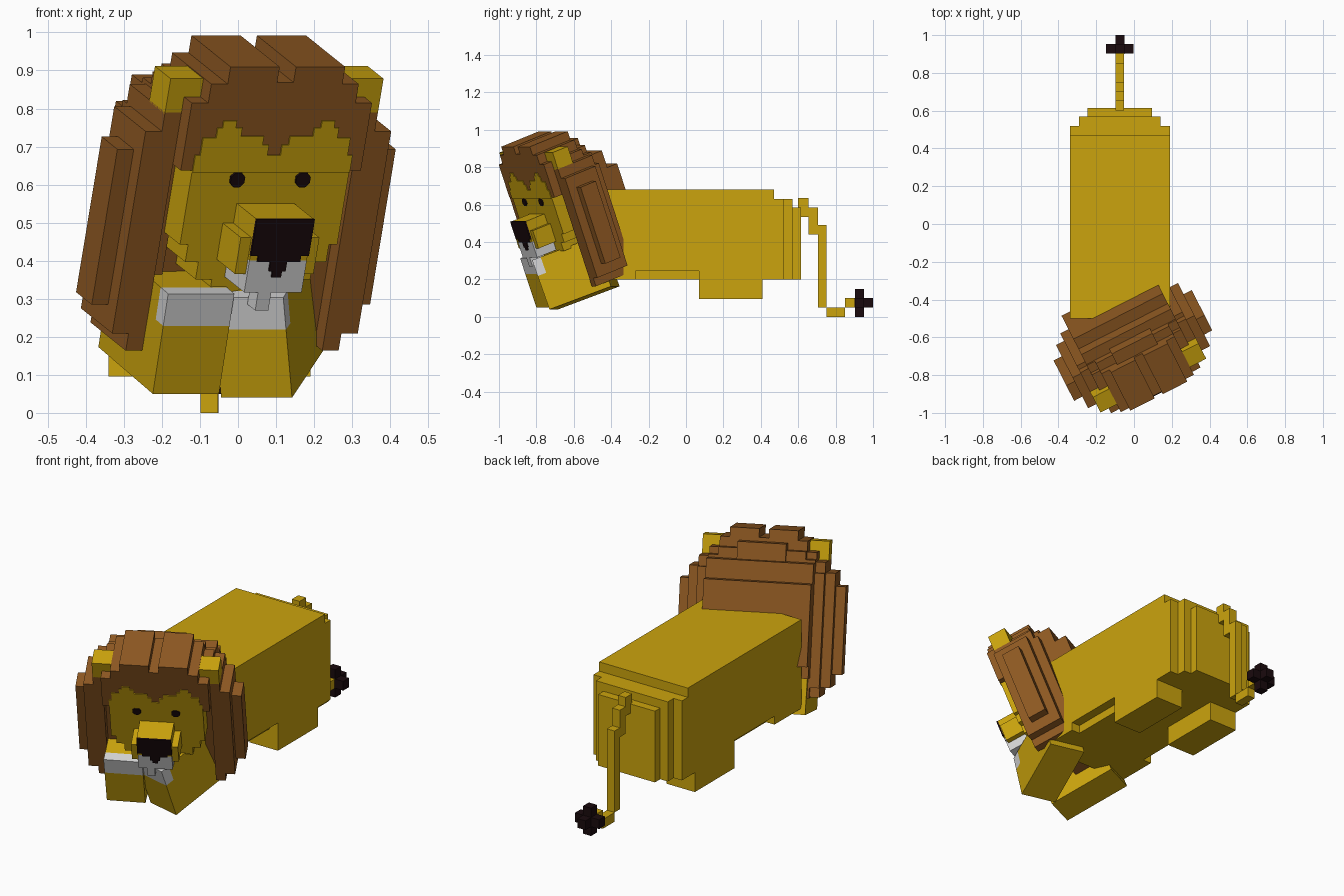
import bpy, bmesh, math
from mathutils import Matrix, Vector

if "Cube" in bpy.data.objects:
    bpy.data.objects.remove(bpy.data.objects["Cube"])

V = 0.0483  # size of one block


def material(name, rgb):
    m = bpy.data.materials.new(name)
    m.diffuse_color = (*rgb, 1)
    m.use_nodes = True
    m.node_tree.nodes["Principled BSDF"].inputs["Base Color"].default_value = m.diffuse_color
    return m


GOLD = material("gold fur", (0.60, 0.37, 0.004))
BROWN = material("brown mane", (0.275, 0.100, 0.016))
WHITE = material("white fur", (0.66, 0.66, 0.66))
BLACK = material("black", (0.010, 0.003, 0.004))


def frame(loc, yaw, pitch, scale=1.0):
    """Local frame: x sideways, y backward, z up; positive pitch leans forward."""
    return (Matrix.Translation(loc) @ Matrix.Rotation(math.radians(yaw), 4, 'Z')
            @ Matrix.Rotation(math.radians(pitch), 4, 'X') @ Matrix.Scale(scale, 4))


def finish(name, bm, mat, M):
    bm.transform(M)
    bmesh.ops.recalc_face_normals(bm, faces=bm.faces)
    me = bpy.data.meshes.new(name)
    bm.to_mesh(me)
    bm.free()
    me.materials.append(mat)
    ob = bpy.data.objects.new(name, me)
    bpy.context.collection.objects.link(ob)


def blocks(name, boxes, mat, M=Matrix(), mirror=False):
    """One object from boxes given as (x0, x1, y0, y1, z0, z1)."""
    bm = bmesh.new()
    if mirror:
        boxes = boxes + [(-b[1], -b[0], *b[2:]) for b in boxes]
    for x0, x1, y0, y1, z0, z1 in boxes:
        c = Vector((x0 + x1, y0 + y1, z0 + z1)) / 2
        S = Matrix.Diagonal((x1 - x0, y1 - y0, z1 - z0, 1))
        bmesh.ops.create_cube(bm, size=1, matrix=Matrix.Translation(c) @ S)
    finish(name, bm, mat, M)


# Body, built around its own centre plane
MID = frame((-0.075, 0, 0), 0, 0)
blocks("body", [(-.265, .265, -.5, .47, .245, .68)], GOLD, MID)
blocks("belly", [(-.215, .215, -.28, .08, .2, .25)], GOLD, MID)
blocks("chest", [(-.265, .265, -.5, -.27, .2, .25)], GOLD, MID)
blocks("haunch", [(-.265, .265, .07, .47, .2, .25)], GOLD, MID)
blocks("rump", [(-.265, .265, .46, .52, .2, .63),
                (-.215, .215, .51, .57, .2, .63),
                (-.17, .17, .56, .615, .2, .585)], GOLD, MID)
blocks("hind_legs", [(.095, .265, .07, .41, .095, .21)], GOLD, MID, True)

# Tail, a chain of blocks
blocks("tail", [(-.023, .023, y0, y1, z0, z1) for y0, y1, z0, z1 in (
    (.60, .655, .535, .635), (.655, .705, .44, .585), (.705, .75, .05, .49),
    (.75, .85, 0, .05), (.85, .905, .05, .1))], GOLD, MID)
blocks("tail_tuft", [(-.072, .072, .903, .952, .05, .1),
                     (-.024, .024, .903, .952, 0, .15),
                     (-.024, .024, .9, 1, .05, .1)], BLACK, MID)

# Forelegs, tilted down and turned inward, with white tops at the front
for side, loc, yaw, x0 in (("left", (-.224, -.80, .05), 25, 0),
                           ("right", (.142, -.73, .04), -14, -.192)):
    M = frame(loc, yaw, 20)
    x1 = x0 + .192
    blocks(side + "_foreleg", [(x0, x1, 0, .36, 0, .19),
                               (x0, x1, .05, .36, .19, .28)], GOLD, M)
    blocks(side + "_paw_top", [(x0, x1, 0, .05, .19, .28)], WHITE, M)

# Head frame in block units, shared by mane, face and muzzle
HEAD = frame((.054, -.76, .442), 27, 20, V)

# Mane: stepped columns from the centre outward
blocks("mane_crown", [(.5, 3.5, 0, 5, 4.3, 10.3),
                      (0, .5, 0, 5, 4.3, 9.4),
                      (3.5, 4.5, 0, 5, 4.3, 9.3),
                      (4.5, 5.5, 0, 5, 4.3, 8.2)], BROWN, HEAD, True)
blocks("mane_sides", [(7.5, 8.5, 2, 4, -4.2, 4.8),
                      (6.5, 7.5, 1, 5, -5.5, 6.2),
                      (5.5, 6.5, 1, 5.5, -6.5, 7.3),
                      (4.5, 5.5, 2, 6, -6.6, 7.5)], BROWN, HEAD, True)
blocks("mane_back", [(-4.5, 4.5, 2.5, 6, -6.5, 8.3),
                     (-2.5, 2.5, 5, 6.4, 7, 9),
                     (-6.5, 6.5, 4, 6, -5.5, 6.2),
                     (-5.5, 5.5, 5, 7.3, -4.5, 7.2),
                     (-5.5, 5.5, 7, 8.6, -3.2, 5.2)], BROWN, HEAD)

# Ears
blocks("ears", [(4.5, 6.5, 1, 3, 7.2, 9.25)], GOLD, HEAD, True)

# Face: stepped round block, with a notched brow line laid over the mane
blocks("face", [(-4.8, 4.8, 0, 3, 0, 4.4), (-4.3, 4.3, 0, 3, -1, 0),
                (-3.5, 3.5, 0, 3, -2, -1), (-2.5, 2.5, 0, 3, -3.4, -2)],
       GOLD, HEAD)
blocks("brow_patches", [(0, .4, -.08, .1, 4.2, 5.2), (.4, .8, -.08, .1, 4.2, 5.8),
                        (.8, 2.2, -.08, .1, 4.2, 6.3), (2.2, 2.6, -.08, .1, 4.2, 6.8),
                        (2.6, 3.4, -.08, .1, 4.2, 7.2), (3.4, 3.7, -.08, .1, 4.2, 6.8),
                        (3.7, 4.5, -.08, .1, 4.2, 6.2), (4.5, 4.8, -.08, .1, 4.2, 5.2)],
       GOLD, HEAD, True)

# Eyes: thin eight-sided plates
for side, s in (("left", -1), ("right", 1)):
    bm = bmesh.new()
    bmesh.ops.create_cone(bm, cap_ends=True, segments=8, radius1=.46, radius2=.46, depth=.15)
    E = Matrix.Translation((s * 2, -.08, 3.8)) @ Matrix.Rotation(math.pi / 2, 4, 'X')
    finish(side + "_eye", bm, BLACK, HEAD @ E @ Matrix.Rotation(math.pi / 8, 4, 'Z'))

# Muzzle, cheeks, chin and nose
blocks("muzzle", [(-1.75, 1.75, -2.5, .1, 0, 2.4)], GOLD, HEAD)
blocks("cheeks", [(1.3, 2.4, -2.3, .1, -.85, 1.25)], GOLD, HEAD, True)
blocks("chin", [(-1.75, 1.75, -2.5, .1, -1.85, 0),
                (-.9, -.1, -2.5, -1.5, -2.9, -1.85)], WHITE, HEAD)
blocks("nose", [(-1.77, 1.77, -2.62, -2.45, .3, 2.42),
                (-1.3, 1.3, -2.62, -2.45, -.05, .3),
                (-.5, .5, -2.62, -2.45, -.6, -.05),
                (-.28, .28, -2.62, -2.45, -.95, -.6)], BLACK, HEAD)
